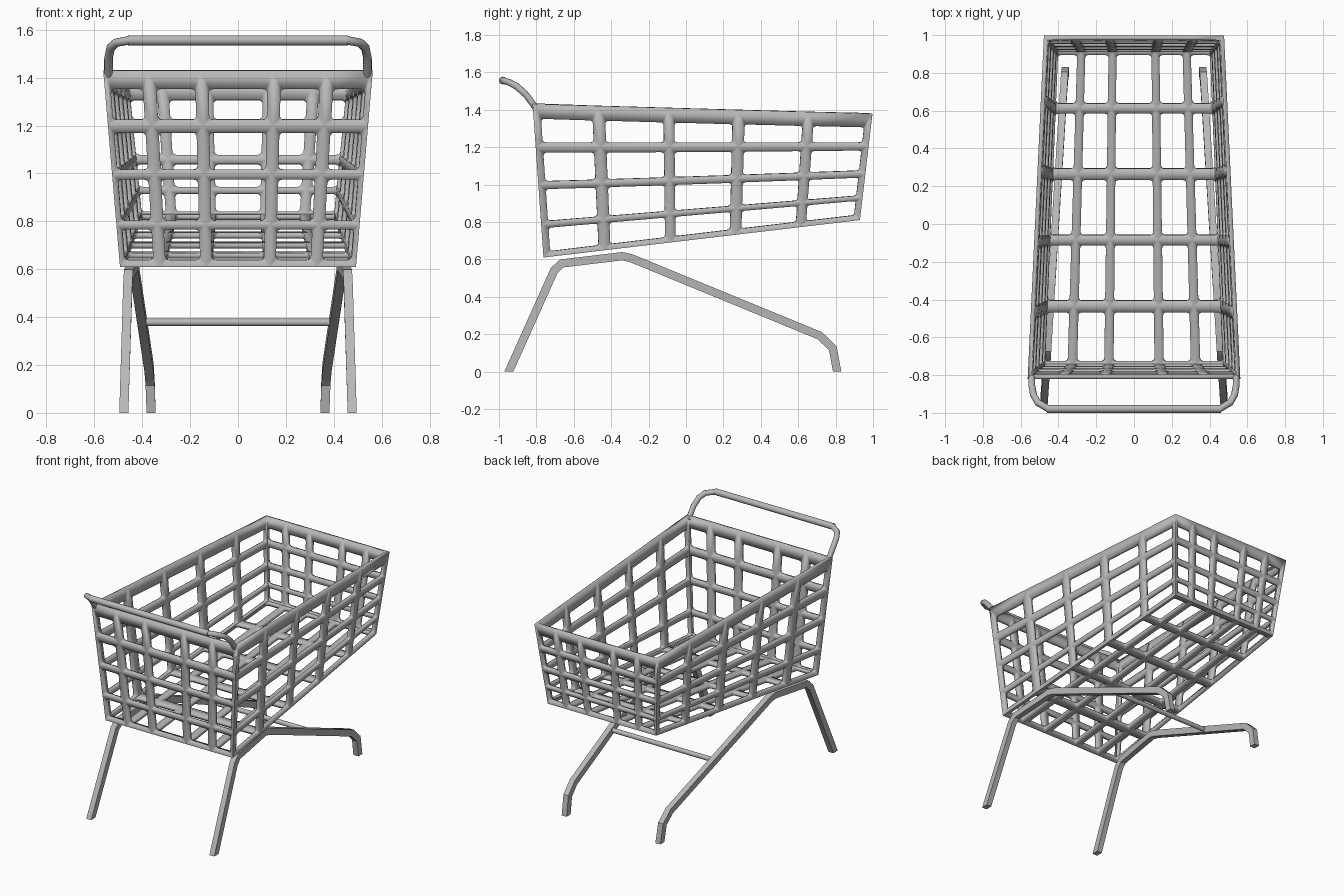
import bpy, bmesh, math
from mathutils import Vector

cube = bpy.data.objects.get("Cube")
if cube:
    bpy.data.objects.remove(cube, do_unlink=True)

grey = bpy.data.materials.new("plain_grey")
grey.use_nodes = True
COLOUR = (0.48, 0.48, 0.48, 1)
grey.diffuse_color = COLOUR
grey.node_tree.nodes["Principled BSDF"].inputs["Base Color"].default_value = COLOUR


def finish(name, bm, angle=35):
    mesh = bpy.data.meshes.new(name)
    bm.to_mesh(mesh)
    bm.free()
    mesh.materials.append(grey)
    obj = bpy.data.objects.new(name, mesh)
    bpy.context.collection.objects.link(obj)
    bpy.ops.object.select_all(action='DESELECT')
    obj.select_set(True)
    bpy.context.view_layer.objects.active = obj
    bpy.ops.object.shade_smooth_by_angle(angle=math.radians(angle))
    return obj


def lerp(a, b, t):
    return a + (b - a) * t


def cell_lines(holes):
    """Bar centres between neighbouring holes, plus both borders."""
    return [0] + [(a[1] + b[0]) / 2 for a, b in zip(holes, holes[1:])] + [1]


def panel(bm, corners, cols, rows0, rows1, radius=0.016):
    """Lattice on a four-cornered patch; rows may change along the patch."""
    p00, p10, p11, p01 = [Vector(c) for c in corners]
    du = radius / (p10 - p00).length
    dv = radius / (p01 - p00).length
    lines_u, lines0, lines1 = cell_lines(cols), cell_lines(rows0), cell_lines(rows1)

    def vert(u, v):
        return bm.verts.new(lerp(lerp(p00, p10, u), lerp(p01, p11, u), v))

    for i, hole_u in enumerate(cols):
        for j in range(len(rows0)):
            outer, arcs = [], []
            for k, (a, b) in enumerate(((0, 0), (1, 0), (1, 1), (0, 1))):
                u = lines_u[i + a]
                outer.append(vert(u, lerp(lines0[j + b], lines1[j + b], u)))
                u = hole_u[a]
                v = lerp(rows0[j][b], rows1[j][b], u)
                cu, cv = u + du * (1 - 2 * a), v + dv * (1 - 2 * b)
                angles = [math.pi * (1 + k / 2 + s / 6) for s in range(4)]
                arcs.append([vert(cu + du * math.cos(t), cv + dv * math.sin(t)) for t in angles])
            for k in range(4):
                n = (k + 1) % 4
                bm.faces.new((outer[k], outer[n], arcs[n][0], arcs[k][-1]))
                bm.faces.new([outer[k]] + arcs[k][::-1])


def sweep(name, path, section, ref, ends=None):
    """Carry a section along a path with mitred bends; ref is the bend axis."""
    bm = bmesh.new()
    pts = [Vector(p) for p in path]
    ref = Vector(ref).normalized()
    dirs = [(b - a).normalized() for a, b in zip(pts, pts[1:])]
    rings = []
    for i, p in enumerate(pts):
        d = dirs[min(i, len(dirs) - 1)]
        t = (dirs[max(i - 1, 0)] + d).normalized()
        if ends and i in (0, len(pts) - 1):
            t = Vector(ends[0 if i == 0 else 1])
        side = t.cross(ref).normalized() / max(t.dot(d), 0.5)
        rings.append([bm.verts.new(p + ref * a + side * b) for a, b in section])
    n = len(section)
    for r, s in zip(rings, rings[1:]):
        for k in range(n):
            bm.faces.new((r[k], r[(k + 1) % n], s[(k + 1) % n], s[k]))
    bm.faces.new(rings[0])
    bm.faces.new(rings[-1])
    bmesh.ops.recalc_face_normals(bm, faces=bm.faces)
    return finish(name, bm)


def circle(r, n=12):
    return [(r * math.cos(math.tau * k / n), r * math.sin(math.tau * k / n)) for k in range(n)]


# Basket: five lattice panels welded into one open shell
def corner_pair(x, y, z):
    return (-x, y, z), (x, y, z)


ftr, ftl = corner_pair(0.563, -0.82, 1.43)
fbr, fbl = corner_pair(0.493, -0.762, 0.61)
btr, btl = corner_pair(0.477, 0.997, 1.378)
bbr, bbl = corner_pair(0.42, 0.93, 0.81)

rows_front = [(0.035, 0.19), (0.235, 0.444), (0.495, 0.683), (0.749, 0.905)]
rows_back = [(0.05, 0.185), (0.232, 0.401), (0.467, 0.655), (0.729, 0.872)]
cols_length = [(0.022, 0.175), (0.212, 0.385), (0.417, 0.589), (0.625, 0.797), (0.829, 0.98)]
cols_width = [(0.022, 0.143), (0.194, 0.34), (0.39, 0.61), (0.66, 0.806), (0.857, 0.978)]

bm = bmesh.new()
panel(bm, (fbr, fbl, ftl, ftr), cols_width, rows_front, rows_front)
panel(bm, (bbr, bbl, btl, btr), cols_width, rows_back, rows_back)
panel(bm, (fbr, bbr, btr, ftr), cols_length, rows_front, rows_back)
panel(bm, (fbl, bbl, btl, ftl), cols_length, rows_front, rows_back)
panel(bm, (fbr, fbl, bbl, bbr), cols_width, cols_length, cols_length)
bmesh.ops.remove_doubles(bm, verts=bm.verts, dist=0.0005)
bmesh.ops.recalc_face_normals(bm, faces=bm.faces)
front_face = min(bm.faces, key=lambda f: f.calc_center_median().y)
if front_face.normal.y > 0:
    bmesh.ops.reverse_faces(bm, faces=bm.faces)
basket = finish("basket", bm, 30)
shell = basket.modifiers.new("wall_thickness", 'SOLIDIFY')
shell.thickness = 0.022
shell.offset = -1
shell.use_even_offset = True

# Bent side frames, each making a front and a rear leg
bar = [(-0.019, -0.022), (0.019, -0.022), (0.019, 0.022), (-0.019, 0.022)]
leg_path = [(0.477, -0.947, 0), (0.46, -0.705, 0.54), (0.457, -0.665, 0.578),
            (0.437, -0.34, 0.617), (0.434, -0.29, 0.605), (0.372, 0.715, 0.192),
            (0.367, 0.785, 0.125), (0.363, 0.808, 0)]
for name, side in (("left", 1), ("right", -1)):
    sweep(name + "_leg_frame", [(side * x, y, z) for x, y, z in leg_path],
          bar, (1, 0, 0), ((0, 0, 1), (0, 0, -1)))

# Cross bar joining the side frames
sweep("cross_bar", [(-0.4, 0.26, 0.378), (0.4, 0.26, 0.378)], circle(0.016), (0, 0, 1))

# Push handle: bent tube with a slightly thicker grip
arm = [(0.541, -0.80, 1.405), (0.541, -0.855, 1.48), (0.532, -0.905, 1.525),
       (0.51, -0.945, 1.546), (0.455, -0.978, 1.556)]
sweep("handle_tube", arm + [(-x, y, z) for x, y, z in reversed(arm)], circle(0.018), (0, 0.6, 0.8))
sweep("handle_grip", [(-0.46, -0.979, 1.556), (0.46, -0.979, 1.556)], circle(0.021), (0, 0, 1))
